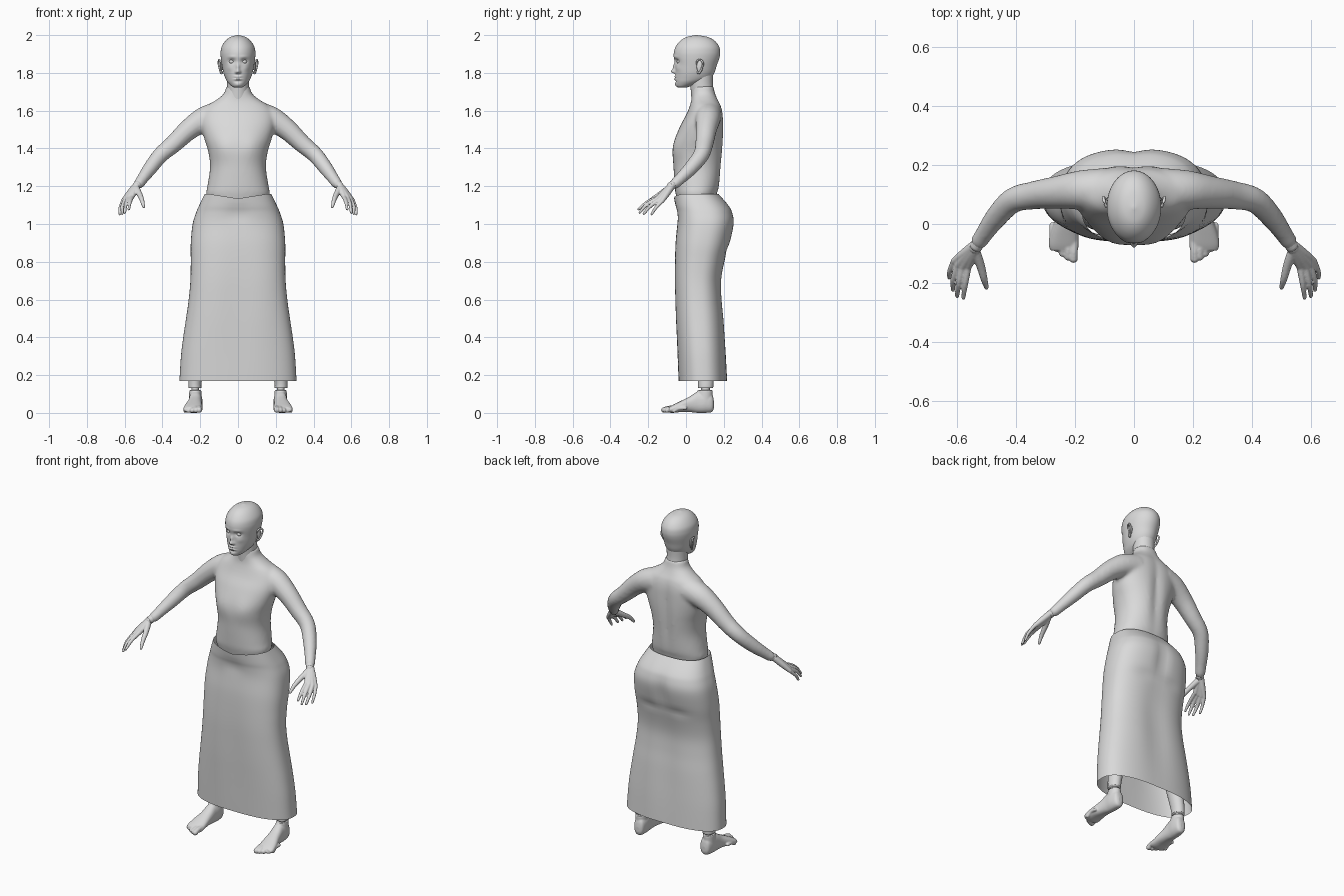
import bpy, bmesh, math
from mathutils import Vector

grey = bpy.data.materials.new("plain_grey")
grey.diffuse_color = (0.7, 0.7, 0.7, 1)


def spline(rows, n):
    """Catmull-Rom interpolation through rows of numbers."""
    out = []
    last = len(rows) - 1
    for i in range(last):
        a, b, c, d = rows[max(i - 1, 0)], rows[i], rows[i + 1], rows[min(i + 2, last)]
        for k in range(n):
            t = k / n
            out.append([0.5 * (2 * q + (r - p) * t + (2 * p - 5 * q + 4 * r - s) * t * t
                               + (3 * q - p - 3 * r + s) * t ** 3)
                        for p, q, r, s in zip(a, b, c, d)])
    out.append(list(rows[-1]))
    return out


def skin(bm, rings, caps=(True, True)):
    """Bridge equal rings of points into a surface."""
    vs = [[bm.verts.new(p) for p in ring] for ring in rings]
    n = len(vs[0])
    for a, b in zip(vs, vs[1:]):
        for i in range(n):
            j = (i + 1) % n
            bm.faces.new((a[i], a[j], b[j], b[i]))
    if caps[0]:
        bm.faces.new(vs[0][::-1])
    if caps[1]:
        bm.faces.new(vs[-1])


def oval(n, power):
    """Unit superellipse."""
    pts = []
    for i in range(n):
        t = 2 * math.pi * i / n
        c, s = math.cos(t), math.sin(t)
        pts.append((math.copysign(abs(c) ** (2 / power), c),
                    math.copysign(abs(s) ** (2 / power), s)))
    return pts


def loft(bm, rows, seg=48, n=6, power=2.0, axis='z', caps=(True, True)):
    """Rows: position on the axis, x centre, x half width, low and high edge."""
    rings = []
    for t, xc, hw, lo, hi in spline(rows, n):
        mid, half = (lo + hi) / 2, (hi - lo) / 2
        ring = []
        for c, s in oval(seg, power):
            x, v = xc + max(hw, 0.002) * c, mid + half * s
            ring.append((x, v, t) if axis == 'z' else (x, t, v))
        rings.append(ring)
    skin(bm, rings, caps)


def ball(bm, centre, radii, seg=20):
    made = bmesh.ops.create_uvsphere(bm, u_segments=seg, v_segments=seg // 2, radius=1)
    for v in made['verts']:
        v.co = Vector(centre) + Vector(a * b for a, b in zip(v.co, radii))


def tube(bm, pts, side=1, n=4, seg=16):
    """Round-ended limb through (x, y, z, radius) points."""
    path = spline(pts, n)
    cs = [Vector((p[0] * side, p[1], p[2])) for p in path]
    rings = []
    for i, c in enumerate(cs):
        d = (cs[min(i + 1, len(cs) - 1)] - cs[max(i - 1, 0)]).normalized()
        u = d.cross(Vector((0.3, 1, 0.1))).normalized()
        w = d.cross(u)
        rings.append([c + path[i][3] * (u * a + w * b) for a, b in oval(seg, 2)])
    skin(bm, rings)
    for i in (0, -1):
        ball(bm, cs[i], [path[i][3]] * 3, seg)


def push(bm, bumps, front):
    """Soft bumps in y: x, z, radius in x, radius in z, distance, on both sides."""
    base = [(v, v.co.copy()) for v in bm.verts if (v.co.y < 0.04) == front]
    for x, z, rx, rz, dist in bumps:
        for sx in ({x, -x}):
            for v, co in base:
                e = ((co.x - sx) / rx) ** 2 + ((co.z - z) / rz) ** 2
                if e < 12:
                    v.co.y += dist * math.exp(-e)


def finish(bm, name, voxel=0, smooth=4, mirror=False):
    bmesh.ops.recalc_face_normals(bm, faces=bm.faces)
    for f in bm.faces:
        f.smooth = True
    me = bpy.data.meshes.new(name)
    bm.to_mesh(me)
    bm.free()
    me.materials.append(grey)
    ob = bpy.data.objects.new(name, me)
    bpy.context.collection.objects.link(ob)
    if voxel:
        m = ob.modifiers.new("blend", 'REMESH')
        m.mode, m.voxel_size, m.use_smooth_shade = 'VOXEL', voxel, True
        m = ob.modifiers.new("soften", 'SMOOTH')
        m.factor, m.iterations = 0.5, smooth
    if mirror:
        m = ob.modifiers.new("mirror", 'MIRROR')
        m.use_mirror_merge = False
    return ob


# Torso with both arms
bm = bmesh.new()
loft(bm, [(1.10, 0, .15, -.04, .155), (1.16, 0, .168, -.055, .165), (1.2, 0, .162, -.06, .177),
          (1.3, 0, .148, -.066, .188), (1.38, 0, .157, -.068, .196), (1.45, 0, .178, -.056, .2),
          (1.52, 0, .195, -.03, .2), (1.58, 0, .195, .002, .197), (1.625, 0, .165, .02, .187),
          (1.655, 0, .118, .028, .172), (1.68, 0, .085, .03, .16), (1.70, 0, .07, .03, .153),
          (1.73, 0, .062, .036, .146)], power=2.2)
push(bm, [(.075, 1.41, .06, .06, -.010)], True)
push(bm, [(0, 1.42, .03, .2, -.014)], False)
for s in (1, -1):
    tube(bm, [(.10, .115, 1.575, .075), (.18, .115, 1.553, .067), (.26, .107, 1.50, .056),
              (.34, .097, 1.425, .048), (.41, .08, 1.365, .043), (.465, .025, 1.295, .038),
              (.505, -.03, 1.24, .031), (.523, -.057, 1.215, .029)], s, seg=24)
finish(bm, "torso_and_arms", .009, 8)

# Long skirt, open at the hem
bm = bmesh.new()
loft(bm, [(.17, 0, .31, -.04, .22), (.3, 0, .302, -.047, .215), (.4, 0, .29, -.053, .21),
          (.5, 0, .275, -.059, .204), (.6, 0, .261, -.063, .195), (.7, 0, .252, -.065, .192),
          (.8, 0, .25, -.063, .208), (.9, 0, .25, -.058, .235), (1.0, 0, .24, -.048, .255),
          (1.06, 0, .222, -.05, .247), (1.1, 0, .205, -.057, .225), (1.16, 0, .176, -.063, .172)],
     seg=72, n=5, power=2.5, caps=(False, False))
push(bm, [(0, .97, .035, .1, -.014), (.09, .86, .07, .025, -.008), (0, .55, .08, .3, -.012)], False)
push(bm, [(0, 1.05, .06, .04, .006), (0, .6, .1, .3, .008)], True)
for v in bm.verts:
    if v.co.z > 1.1:   # waist edge dips at the front
        v.co.z -= .025 * (v.co.z - 1.1) / .06 * max(0, 1 - abs(v.co.x) / .16) * (v.co.y < .05)
finish(bm, "skirt")

# Head with facial relief
bm = bmesh.new()
loft(bm, [(1.722, 0, .018, -.04, 0), (1.73, 0, .034, -.05, .03), (1.75, 0, .054, -.056, .09),
          (1.77, 0, .066, -.058, .13), (1.80, 0, .077, -.058, .15), (1.84, 0, .085, -.058, .163),
          (1.88, 0, .091, -.064, .177), (1.91, 0, .092, -.064, .181), (1.94, 0, .086, -.054, .175),
          (1.97, 0, .066, -.03, .152), (1.99, 0, .04, .003, .115), (2.0, 0, .005, .05, .06)],
     seg=112, n=8)
push(bm, [(.033, 1.862, .018, .012, .013), (.032, 1.885, .022, .008, -.003),
          (0, 1.808, .011, .010, -.020), (.010, 1.803, .006, .006, -.007),
          (0, 1.83, .009, .018, -.012), (0, 1.79, .012, .006, .004),
          (.009, 1.781, .012, .004, -.004), (.008, 1.767, .012, .005, -.005),
          (.011, 1.774, .014, .0025, .003), (0, 1.755, .02, .005, .004),
          (0, 1.737, .018, .010, -.005), (.045, 1.825, .016, .016, -.004)], True)
finish(bm, "head")

# Neck
bm = bmesh.new()
loft(bm, [(1.64, 0, .062, .03, .15), (1.70, 0, .058, .026, .146), (1.75, 0, .058, .022, .142),
          (1.81, 0, .06, .02, .145)])
finish(bm, "neck")

# Eyes
bm = bmesh.new()
ball(bm, (.033, -.036, 1.859), (.014, .013, .011))
finish(bm, "eye", mirror=True)

# Ears: rim, hollow back plate and lobe
bm = bmesh.new()
tube(bm, [(.085, .058, 1.845, .004), (.094, .06, 1.864, .005), (.101, .078, 1.868, .005),
          (.103, .09, 1.85, .005), (.097, .082, 1.82, .005), (.088, .068, 1.798, .006),
          (.084, .062, 1.805, .005)], seg=10)
ball(bm, (.089, .073, 1.834), (.007, .017, .032))
finish(bm, "ear", mirror=True)

# Hands: palm, fingers and thumb
bm = bmesh.new()
for knuckle in [(.562, -.145, 1.142, .013), (.580, -.145, 1.137, .013),
                (.596, -.138, 1.130, .013), (.609, -.126, 1.122, .012)]:
    w = .5 + (knuckle[0] - .585) * 6
    wrist = (.528 + .022 * w, -.08 + .006 * w, 1.205 - .008 * w, .019)
    mid = tuple((a + b) / 2 for a, b in zip(wrist, knuckle))
    tube(bm, [wrist, mid[:3] + (.017,), knuckle], seg=12)
for k, m, t in [((.562, -.145, 1.142, .012), (.572, -.205, 1.115, .010), (.578, -.25, 1.078, .007)),
                ((.580, -.145, 1.137, .012), (.594, -.205, 1.105, .010), (.599, -.245, 1.060, .007)),
                ((.596, -.138, 1.130, .012), (.612, -.188, 1.095, .010), (.613, -.224, 1.054, .007)),
                ((.609, -.126, 1.122, .011), (.624, -.160, 1.085, .009), (.626, -.182, 1.052, .007))]:
    tube(bm, [k, m, t], seg=12)
tube(bm, [(.537, -.095, 1.185, .018), (.520, -.14, 1.155, .015), (.508, -.185, 1.125, .012),
          (.500, -.215, 1.092, .008)], seg=12)
finish(bm, "hand", .0035, 3, True)

# Wrist joints
bm = bmesh.new()
tube(bm, [(.518, -.05, 1.222, .022), (.538, -.08, 1.2, .022)])
finish(bm, "wrist_joint", mirror=True)

# Feet with toes
bm = bmesh.new()
loft(bm, [(.148, .222, .012, .025, .06), (.137, .222, .029, .005, .10), (.10, .224, .036, 0, .115),
          (.06, .226, .035, 0, .112), (.02, .229, .038, .004, .087), (-.03, .235, .047, .004, .062),
          (-.07, .238, .051, 0, .042), (-.09, .237, .046, .002, .03)], axis='y', seg=32, power=2.3)
loft(bm, [(.06, .226, .034, .055, .14), (.12, .226, .032, .06, .142)], seg=24)
for i in range(5):
    x, r = .203 + .0185 * i, .0155 - .0013 * i
    tip = -.117 + .0045 * i + .0022 * i * i
    tube(bm, [(x, tip + .06, .026, r), (x + .001, tip + .025, .024, r * .9),
              (x + .002, tip, r, r)], seg=12)
finish(bm, "foot", .004, 3, True)

# Ankle joints
bm = bmesh.new()
loft(bm, [(.10, .227, .02, .08, .126), (.15, .227, .02, .08, .126)], seg=24)
finish(bm, "ankle_joint", mirror=True)

# Legs rising inside the skirt
bm = bmesh.new()
loft(bm, [(.132, .228, .034, .064, .144), (.17, .226, .035, .062, .146), (.3, .205, .045, .045, .15),
          (.42, .18, .053, .03, .155), (.55, .155, .053, .01, .13), (.75, .125, .07, -.02, .15),
          (1.0, .1, .085, -.02, .17)], seg=32)
finish(bm, "leg", mirror=True)
